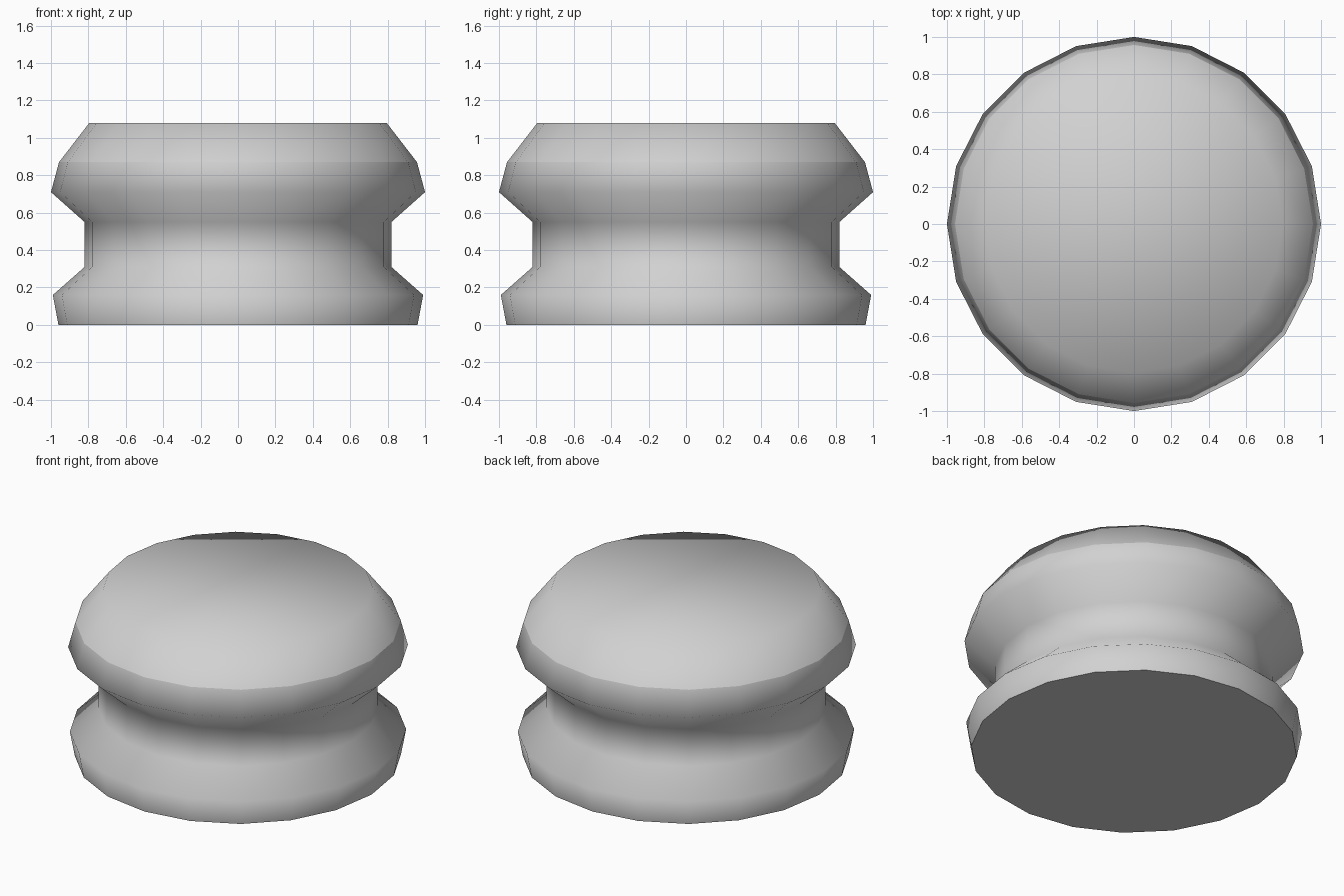
import bpy
import bmesh
from math import cos, sin, tau

cube = bpy.data.objects.get("Cube")
if cube:
    bpy.data.objects.remove(cube, do_unlink=True)

SIDES = 20
# radius, height from the base to the crown
PROFILE = [(0.96, 0), (0.99, 0.16), (0.82, 0.31), (0.82, 0.55),
           (1.0, 0.71), (0.957, 0.87), (0.795, 1.08)]
SHARP_RINGS = (0, 5)

# plain grey material
grey = bpy.data.materials.new("plain_grey")
grey.use_nodes = True
colour = (0.64, 0.64, 0.64, 1)
grey.diffuse_color = colour
grey.node_tree.nodes["Principled BSDF"].inputs["Base Color"].default_value = colour

# turned body: rings joined by quads, flat caps at both ends
bm = bmesh.new()
rings = [[bm.verts.new((r * cos(tau * i / SIDES), r * sin(tau * i / SIDES), z))
          for i in range(SIDES)] for r, z in PROFILE]
for low, high in zip(rings, rings[1:]):
    for i in range(SIDES):
        j = (i + 1) % SIDES
        bm.faces.new((low[i], low[j], high[j], high[i]))
bm.faces.new(rings[0][::-1])
bm.faces.new(rings[-1])
for face in bm.faces:
    face.smooth = True

# creases around the base and below the crown bevel
for k in SHARP_RINGS:
    ring = rings[k]
    for i in range(SIDES):
        bm.edges.get((ring[i], ring[(i + 1) % SIDES])).smooth = False

mesh = bpy.data.meshes.new("grooved_knob")
bm.to_mesh(mesh)
bm.free()
mesh.materials.append(grey)
knob = bpy.data.objects.new("grooved_knob", mesh)
bpy.context.collection.objects.link(knob)
